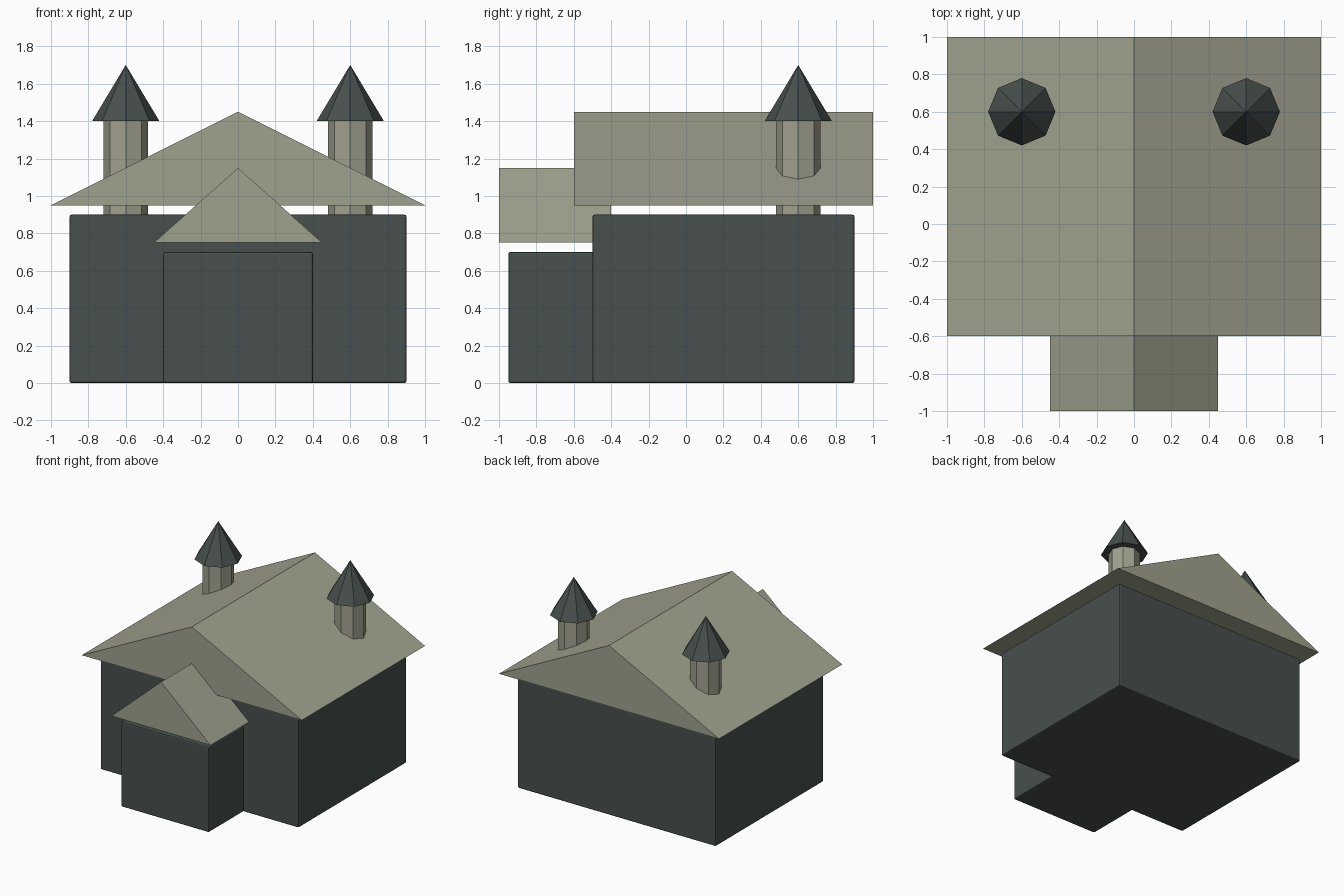
import bpy
import bmesh

cube = bpy.data.objects.get("Cube")
if cube:
    bpy.data.objects.remove(cube, do_unlink=True)


def material(name, color):
    mat = bpy.data.materials.new(name)
    mat.use_nodes = True
    mat.diffuse_color = (*color, 1)
    mat.node_tree.nodes["Principled BSDF"].inputs["Base Color"].default_value = (*color, 1)
    return mat


stone = material("pale olive stone", (0.35, 0.36, 0.27))
slate = material("dark green slate", (0.064, 0.08, 0.074))


def make_object(name, bm, mat):
    bmesh.ops.recalc_face_normals(bm, faces=bm.faces)
    mesh = bpy.data.meshes.new(name)
    bm.to_mesh(mesh)
    bm.free()
    mesh.materials.append(mat)
    obj = bpy.data.objects.new(name, mesh)
    bpy.context.collection.objects.link(obj)
    return obj


def walls(name, half_width, front, back, height):
    """Box standing on the ground with slightly softened edges."""
    bm = bmesh.new()
    bmesh.ops.create_cube(bm, size=1)
    for v in bm.verts:
        v.co.x *= 2 * half_width
        v.co.y = front if v.co.y < 0 else back
        v.co.z = 0 if v.co.z < 0 else height
    obj = make_object(name, bm, slate)
    bevel = obj.modifiers.new("soft edges", "BEVEL")
    bevel.width = 0.01
    bevel.segments = 2


def gable_roof(name, half_width, front, back, eaves, ridge):
    """Closed triangular prism running front to back."""
    bm = bmesh.new()
    profile = [(-half_width, eaves), (half_width, eaves), (0, ridge)]
    gable = bm.faces.new([bm.verts.new((x, front, z)) for x, z in profile])
    result = bmesh.ops.extrude_face_region(bm, geom=[gable], use_keep_orig=True)
    for v in result["geom"]:
        if isinstance(v, bmesh.types.BMVert):
            v.co.y = back
    make_object(name, bm, stone)


def octagon(name, x, bottom, top, radius, tip_radius, mat):
    """Eight-sided column or cone."""
    bm = bmesh.new()
    bmesh.ops.create_cone(bm, cap_ends=True, segments=8, radius1=radius,
                          radius2=tip_radius, depth=top - bottom)
    bmesh.ops.remove_doubles(bm, verts=bm.verts, dist=0.0001)
    obj = make_object(name, bm, mat)
    obj.location = (x, 0.6, (top + bottom) / 2)


# Main hall and front porch
walls("hall_walls", 0.9, -0.5, 0.9, 0.9)
walls("porch_walls", 0.4, -0.95, -0.45, 0.7)
gable_roof("hall_roof", 1.0, -0.6, 1.0, 0.95, 1.45)
gable_roof("porch_roof", 0.45, -1.0, -0.4, 0.75, 1.15)

# Pair of turrets with pointed caps
for side, x in (("left", 0.6), ("right", -0.6)):
    octagon(side + "_turret", x, 0.88, 1.4, 0.12, 0.12, stone)
    octagon(side + "_turret_cap", x, 1.4, 1.7, 0.18, 0, slate)
